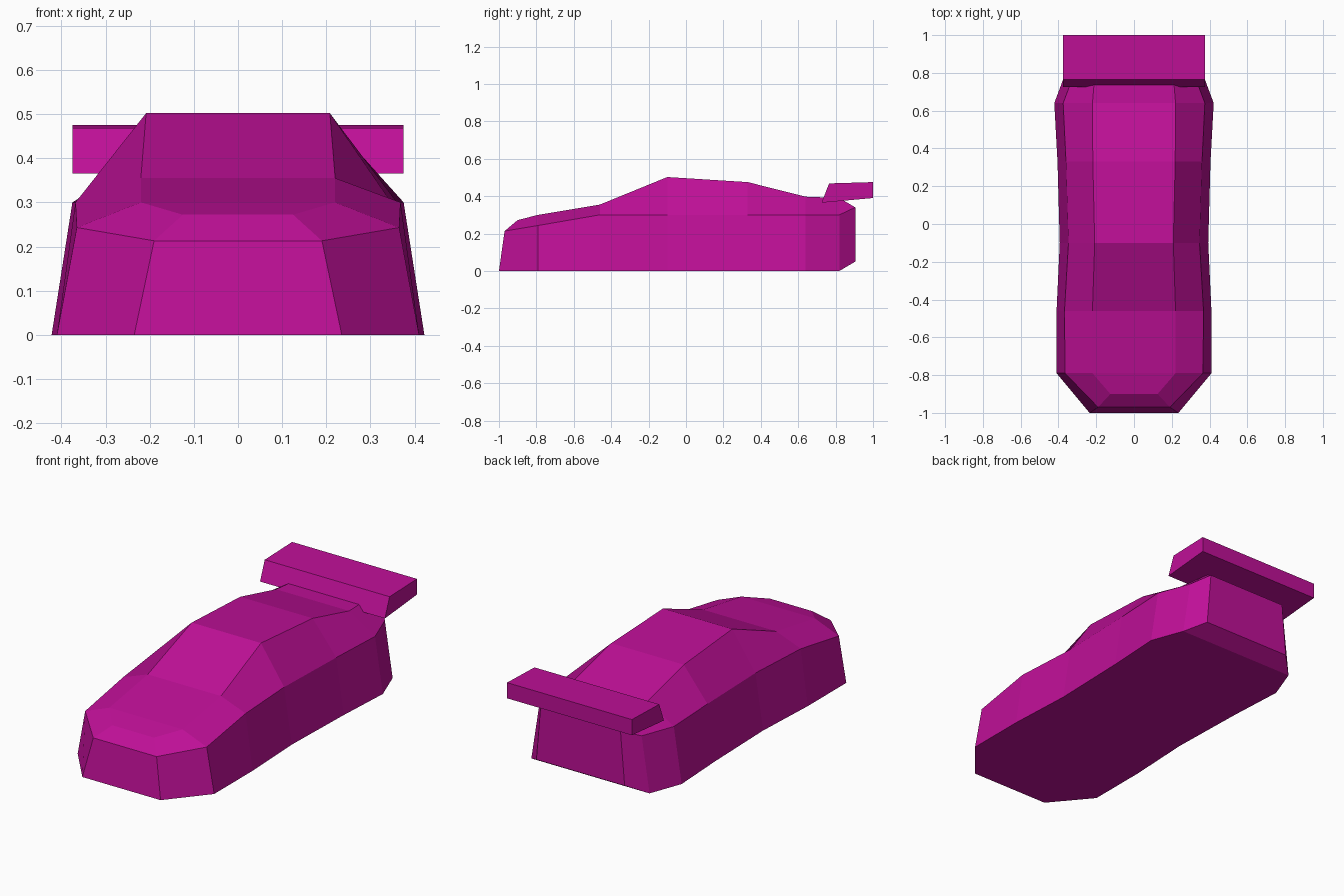
import bpy, bmesh

if "Cube" in bpy.data.objects:
    bpy.data.objects.remove(bpy.data.objects["Cube"])

paint = bpy.data.materials.new("magenta_paint")
paint.diffuse_color = (0.52, 0.005, 0.31, 1)
paint.use_nodes = True
paint.node_tree.nodes["Principled BSDF"].inputs["Base Color"].default_value = paint.diffuse_color


def finish(bm, name):
    bmesh.ops.remove_doubles(bm, verts=bm.verts[:], dist=0.0005)
    bmesh.ops.recalc_face_normals(bm, faces=bm.faces[:])
    mesh = bpy.data.meshes.new(name)
    bm.to_mesh(mesh)
    bm.free()
    mesh.materials.append(paint)
    obj = bpy.data.objects.new(name, mesh)
    bpy.context.collection.objects.link(obj)
    return obj


# Car body: each station holds sill, shoulder and roof-edge points as (half width, y, z)
stations = [
    [(0.235, -1.00, 0.0), (0.190, -0.97, 0.213), (0.125, -0.90, 0.272)],   # nose
    [(0.410, -0.79, 0.0), (0.365, -0.79, 0.243), (0.220, -0.79, 0.300)],   # front of hood
    [(0.410, -0.46, 0.0), (0.368, -0.46, 0.300), (0.220, -0.46, 0.355)],   # windscreen base
    [(0.393, -0.10, 0.0), (0.347, -0.10, 0.300), (0.208, -0.10, 0.502)],   # roof front
    [(0.405, 0.33, 0.0), (0.360, 0.33, 0.300), (0.218, 0.33, 0.475)],      # roof back
    [(0.422, 0.64, 0.0), (0.375, 0.64, 0.300), (0.220, 0.64, 0.397)],      # rear window base
    [(0.355, 0.82, 0.0), (0.308, 0.82, 0.300), (0.205, 0.82, 0.390)],      # rear corner
    [(0.265, 0.905, 0.05), (0.240, 0.905, 0.340), (0.240, 0.905, 0.340)],  # tail
]
bm = bmesh.new()
rings = []
for st in stations:
    left = [bm.verts.new((-x, y, z)) for x, y, z in st]
    right = [bm.verts.new((x, y, z)) for x, y, z in reversed(st)]
    rings.append(left + right)
for a, b in zip(rings, rings[1:]):
    for i in range(5):
        bm.faces.new((a[i], a[i + 1], b[i + 1], b[i]))
# Nose and tail panels
for r in (rings[0], rings[-1]):
    bm.faces.new((r[0], r[1], r[4], r[5]))
    bm.faces.new((r[1], r[2], r[3], r[4]))
# Flat floor and tail underside
bm.faces.new([r[0] for r in rings[:-1]] + [r[5] for r in reversed(rings[:-1])])
bm.faces.new((rings[-2][0], rings[-1][0], rings[-1][5], rings[-2][5]))
finish(bm, "car_body")

# Rear wing: side profile extruded across the car
profile = [(0.725, 0.365), (1.0, 0.390), (1.0, 0.475), (0.765, 0.468)]
bm = bmesh.new()
face = bm.faces.new([bm.verts.new((-0.375, y, z)) for y, z in profile])
ext = bmesh.ops.extrude_face_region(bm, geom=[face])
bmesh.ops.translate(bm, vec=(0.75, 0, 0),
                    verts=[g for g in ext["geom"] if isinstance(g, bmesh.types.BMVert)])
finish(bm, "rear_wing")
